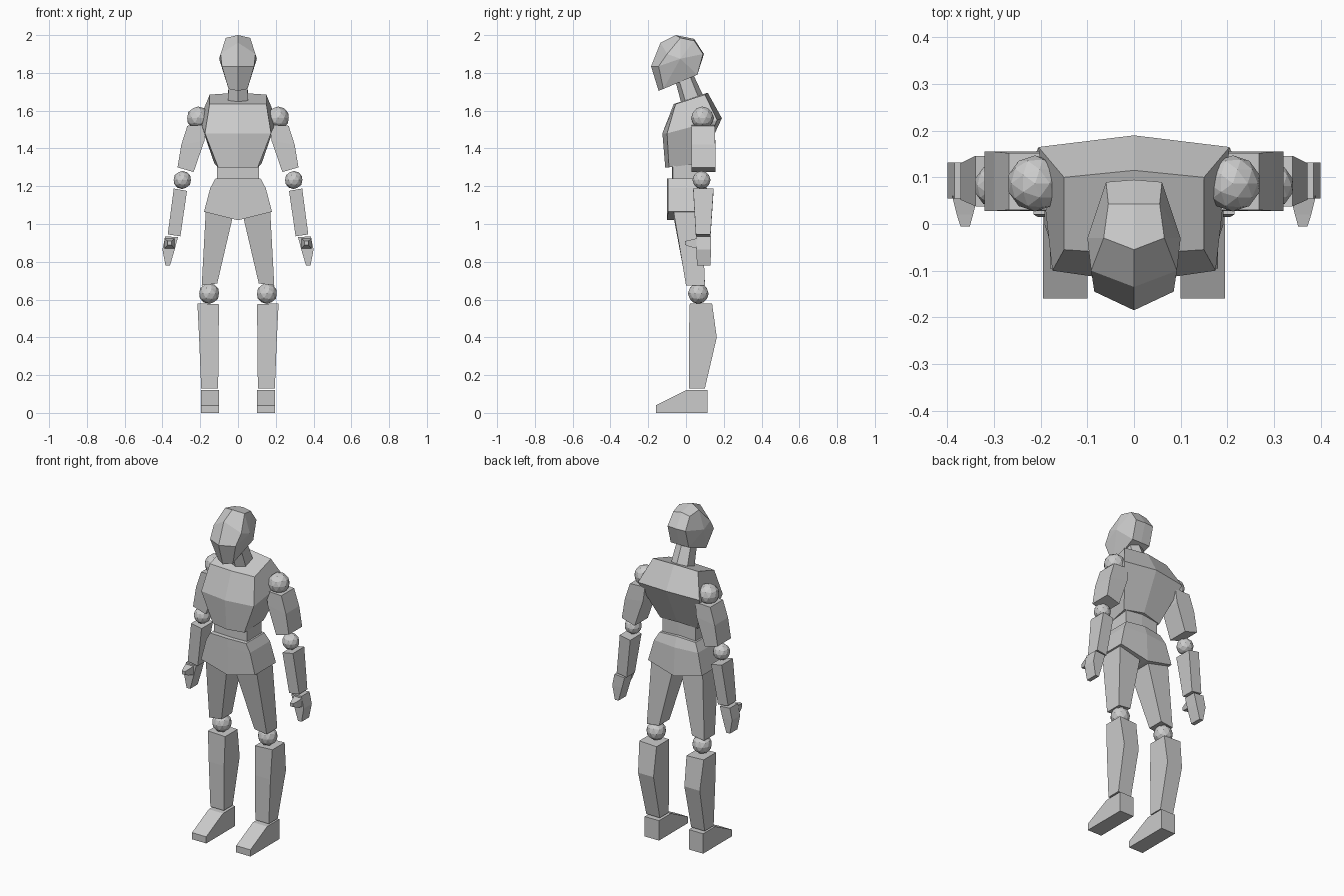
import bpy
import bmesh
from mathutils import Matrix

cube = bpy.data.objects.get("Cube")
if cube:
    bpy.data.objects.remove(cube, do_unlink=True)

# Single plain grey
grey = bpy.data.materials.new("plain grey")
grey.use_nodes = True
colour = (0.6, 0.6, 0.6, 1)
grey.diffuse_color = colour
shader = next(n for n in grey.node_tree.nodes if n.type == "BSDF_PRINCIPLED")
shader.inputs["Base Color"].default_value = colour


def finish(name, bm):
    """Turn a bmesh into a flat shaded object."""
    bmesh.ops.recalc_face_normals(bm, faces=bm.faces[:])
    mesh = bpy.data.meshes.new(name)
    bm.to_mesh(mesh)
    bm.free()
    mesh.materials.append(grey)
    part = bpy.data.objects.new(name, mesh)
    bpy.context.collection.objects.link(part)
    return part


def loft(rings, split_caps=False):
    """Skin a series of point rings and close both ends."""
    bm = bmesh.new()
    loops = [[bm.verts.new(point) for point in ring] for ring in rings]
    count = len(loops[0])
    for lower, upper in zip(loops, loops[1:]):
        for i in range(count):
            j = (i + 1) % count
            bm.faces.new((lower[i], lower[j], upper[j], upper[i]))
    for cap in (loops[0], loops[-1]):
        if split_caps:
            half = count // 2
            bm.faces.new(cap[:half + 1])
            bm.faces.new(cap[half:] + cap[:1])
        else:
            bm.faces.new(cap)
    return bm


def ridged_ring(front_mid, front_side, back_side, back_mid):
    """Six sided ring, symmetric, with a ridge at front and back."""
    mirrored = [(-x, y, z) for x, y, z in (back_side, front_side)]
    return [(0, *front_mid), front_side, back_side, (0, *back_mid), *mirrored]


def torso_part(name, *rings):
    return finish(name, loft([ridged_ring(*ring) for ring in rings], split_caps=True))


def box_ring(x_in, x_out, y_front, y_back, z_in, z_out):
    return [(x_in, y_front, z_in), (x_out, y_front, z_out),
            (x_out, y_back, z_out), (x_in, y_back, z_in)]


SIDES = (("left", 1), ("right", -1))


def limb_pair(name, rings):
    """Build a limb piece on both sides of the body."""
    for side, sign in SIDES:
        finish(f"{side}_{name}",
               loft([[(sign * x, y, z) for x, y, z in ring] for ring in rings]))


def box_limb(name, *sections):
    limb_pair(name, [box_ring(*section) for section in sections])


def joint_pair(name, x, y, z, radius):
    """Faceted ball joint on both sides."""
    for side, sign in SIDES:
        bm = bmesh.new()
        bmesh.ops.create_icosphere(bm, subdivisions=2, radius=radius,
                                   matrix=Matrix.Translation((sign * x, y, z)))
        finish(f"{side}_{name}", bm)


# Head: centre profile with narrower side profiles and bulging cheeks
centre_profile = [(-.055, 2), (-.135, 1.96), (-.185, 1.835), (-.145, 1.705),
                  (.06, 1.79), (.095, 1.9), (.043, 1.98)]
side_profile = [(.065, -.03, 1.985), (.092, -.1, 1.9), (.085, -.145, 1.835),
                (.05, -.12, 1.715), (.06, .06, 1.79), (.06, .09, 1.9),
                (.055, .043, 1.97)]
head = loft([side_profile,
             [(0, y, z) for y, z in centre_profile],
             [(-x, y, z) for x, y, z in side_profile]])
cheeks = [face for face in head.faces if len(face.verts) > 4]
for vert in bmesh.ops.poke(head, faces=cheeks)["verts"]:
    vert.co = (.1 if vert.co.x > 0 else -.1, -.03, 1.875)
finish("head", head)

# Neck, leaning forward
torso_part("neck",
           ((-.025, 1.64), (.055, 0, 1.64), (.055, .07, 1.66), (.1, 1.66)),
           ((-.065, 1.79), (.045, -.045, 1.79), (.045, .01, 1.81), (.03, 1.81)))

# Chest, widest at the shoulder blades
torso_part("chest",
           ((-.11, 1.3), (.105, -.09, 1.3), (.125, .065, 1.32), (.085, 1.335)),
           ((-.125, 1.48), (.175, -.1, 1.48), (.205, .165, 1.55), (.19, 1.56)),
           ((-.065, 1.635), (.15, -.055, 1.635), (.15, .1, 1.685), (.115, 1.695)))

# Waist and pelvis
torso_part("waist",
           ((-.075, 1.2), (.11, -.07, 1.2), (.11, .065, 1.2), (.07, 1.2)),
           ((-.075, 1.34), (.11, -.07, 1.34), (.11, .065, 1.34), (.07, 1.34)))
torso_part("pelvis",
           ((-.1, 1.02), (.18, -.095, 1.065), (.18, .105, 1.065), (.115, 1.02)),
           ((-.1, 1.19), (.147, -.095, 1.19), (.147, .095, 1.19), (.11, 1.19)),
           ((-.1, 1.24), (.12, -.095, 1.24), (.12, .08, 1.24), (.09, 1.25)))

# Arms: x inner, x outer, y front, y back, z inner, z outer
joint_pair("shoulder", .212, .087, 1.562, .06)
box_limb("upper_arm",
         (.235, .32, .028, .155, 1.275, 1.3),
         (.178, .3, .028, .155, 1.44, 1.42),
         (.168, .268, .03, .152, 1.525, 1.52))
joint_pair("elbow", .295, .082, 1.233, .048)
box_limb("forearm",
         (.305, .372, .052, .13, .935, .945),
         (.27, .34, .038, .146, 1.175, 1.188))
box_limb("hand",
         (.36, .384, .058, .13, .78, .78),
         (.335, .4, .055, .132, .865, .865),
         (.318, .385, .055, .132, .93, .935))

# Thumb: tapered stub pointing forward
def upright_ring(y, x_in, x_out, z_low, z_high):
    return [(x_in, y, z_low), (x_out, y, z_low), (x_out, y, z_high), (x_in, y, z_high)]

limb_pair("thumb", [upright_ring(.06, .335, .39, .87, .925),
                    upright_ring(.02, .345, .38, .88, .915),
                    upright_ring(-.005, .352, .372, .89, .91)])

# Legs
box_limb("thigh",
         (.11, .192, 0, .1, .685, .675),
         (.025, .17, -.068, .085, 1.05, 1.08))
joint_pair("knee", .153, .065, .632, .055)
box_limb("shin",
         (.105, .195, .015, .1, .13, .13),
         (.103, .206, .015, .163, .4, .4),
         (.1, .215, .02, .138, .575, .58))

# Feet: wedge profile extruded across the width
foot_profile = [(.115, 0), (-.16, 0), (-.16, .04), (0, .12), (.115, .12)]
limb_pair("foot", [[(x, y, z) for y, z in foot_profile] for x in (.1, .195)])
